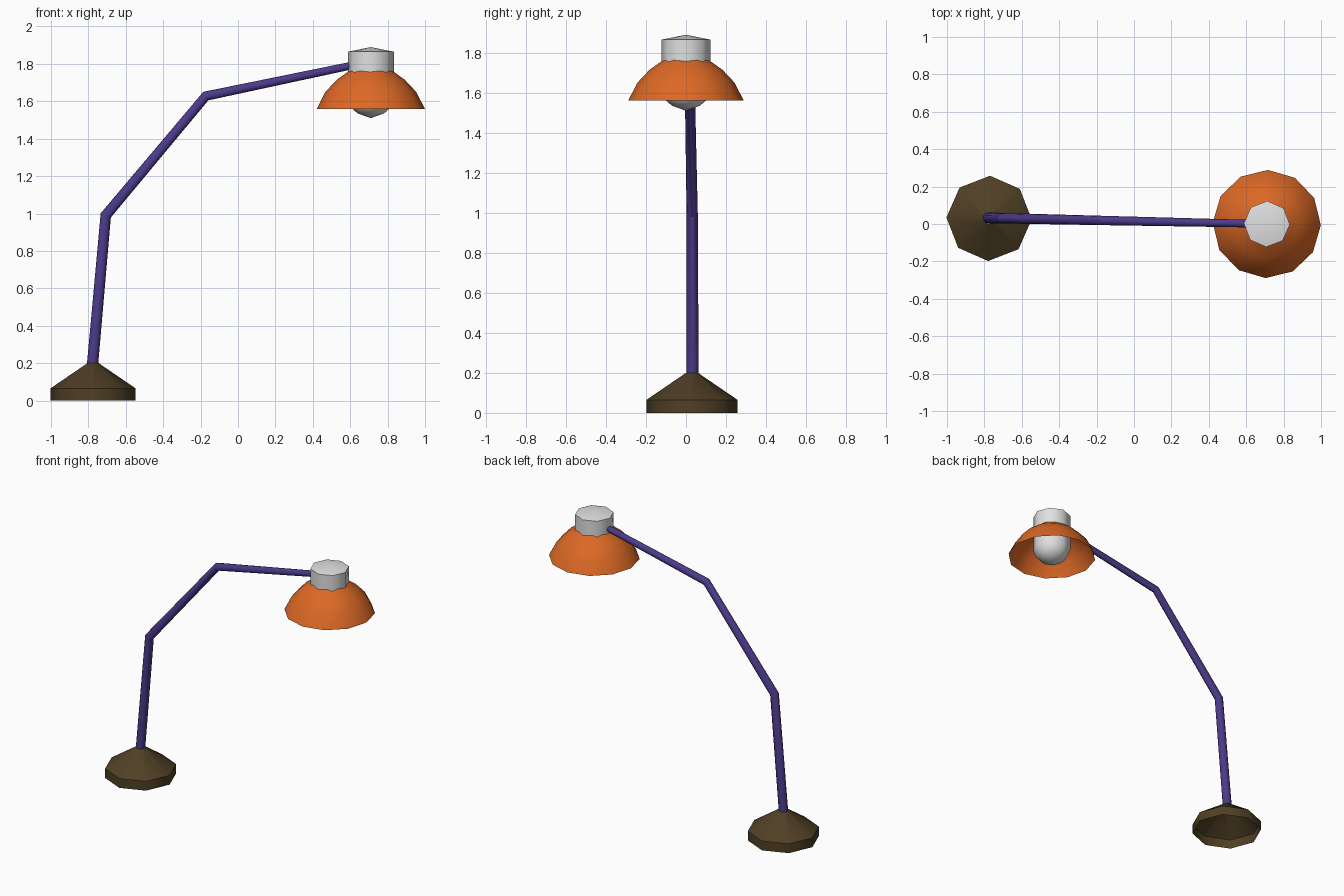
import bpy, bmesh, math
from mathutils import Vector

cube = bpy.data.objects.get("Cube")
if cube:
    bpy.data.objects.remove(cube, do_unlink=True)

YAW = math.radians(-1.3)      # the whole lamp is turned slightly


def material(name, rgb):
    m = bpy.data.materials.new(name)
    m.use_nodes = True
    m.diffuse_color = (*rgb, 1)
    m.node_tree.nodes["Principled BSDF"].inputs["Base Color"].default_value = (*rgb, 1)
    return m


orange = material("orange", (0.72, 0.14, 0.019))
brown = material("dark brown", (0.08, 0.05, 0.018))
purple = material("purple", (0.072, 0.042, 0.25))
grey = material("light grey", (0.75, 0.75, 0.75))


def skin(name, rings, mat, angle):
    """Join rings of points into one surface; a one-point ring is a pole."""
    bm = bmesh.new()
    rows = [[bm.verts.new(p) for p in ring] for ring in rings]
    for a, b in zip(rows, rows[1:]):
        n = max(len(a), len(b))
        for i in range(n):
            j = (i + 1) % n
            quad = [a[i % len(a)], a[j % len(a)], b[j % len(b)], b[i % len(b)]]
            bm.faces.new(list(dict.fromkeys(quad)))
    bmesh.ops.recalc_face_normals(bm, faces=bm.faces)
    mesh = bpy.data.meshes.new(name)
    bm.to_mesh(mesh)
    bm.free()
    mesh.materials.append(mat)
    ob = bpy.data.objects.new(name, mesh)
    bpy.context.collection.objects.link(ob)
    bpy.ops.object.select_all(action='DESELECT')
    ob.select_set(True)
    bpy.context.view_layer.objects.active = ob
    bpy.ops.object.shade_smooth_by_angle(angle=math.radians(angle))
    return ob


def lathe(name, x, y, profile, sides, mat, angle):
    """Turn (radius, z) points around a vertical axis."""
    rings = []
    for r, z in profile:
        n = sides if r else 1
        rings.append([(x + r * math.cos(YAW + math.tau * i / n),
                       y + r * math.sin(YAW + math.tau * i / n), z) for i in range(n)])
    return skin(name, rings, mat, angle)


def tube(name, path, radii, sides, mat, angle):
    """Tapered tube with mitred bends."""
    pts = [Vector(p) for p in path]
    side = Vector((-math.sin(YAW), math.cos(YAW), 0))
    rings = []
    for i, (p, r) in enumerate(zip(pts, radii)):
        before = (p - pts[max(i - 1, 0)]).normalized()
        after = (pts[min(i + 1, len(pts) - 1)] - p).normalized()
        tangent = (before + after).normalized()
        stretch = 1 / max(tangent.dot(after), tangent.dot(before))
        up = side.cross(tangent).normalized() * stretch
        rings.append([p + r * (side * math.cos(t) + up * math.sin(t))
                      for t in (math.tau * k / sides for k in range(sides))])
    return skin(name, rings, mat, angle)


# Hollow octagonal foot
lathe("base", -0.775, 0.03, [(0.228, 0), (0.228, 0.065), (0.03, 0.2)], 8, brown, 50)

# Bent arm
tube("arm", [(-0.778, 0.033, 0.19), (-0.707, 0.031, 0.99),
             (-0.172, 0.019, 1.628), (0.66, 0.001, 1.802)],
     [0.03, 0.028, 0.025, 0.02], 12, purple, 32)

# Open dome shade
lathe("shade", 0.71, 0, [(0.289, 1.56), (0.243, 1.65), (0.182, 1.715), (0.105, 1.77)],
      12, orange, 50)

# Bulb and its socket cap
lathe("bulb", 0.71, 0, [(0, 1.51), (0.07, 1.535), (0.105, 1.565), (0.123, 1.61), (0.123, 1.7)],
      8, grey, 50)
lathe("socket_cap", 0.71, 0, [(0.123, 1.7), (0.123, 1.865), (0, 1.89)], 8, grey, 50)
